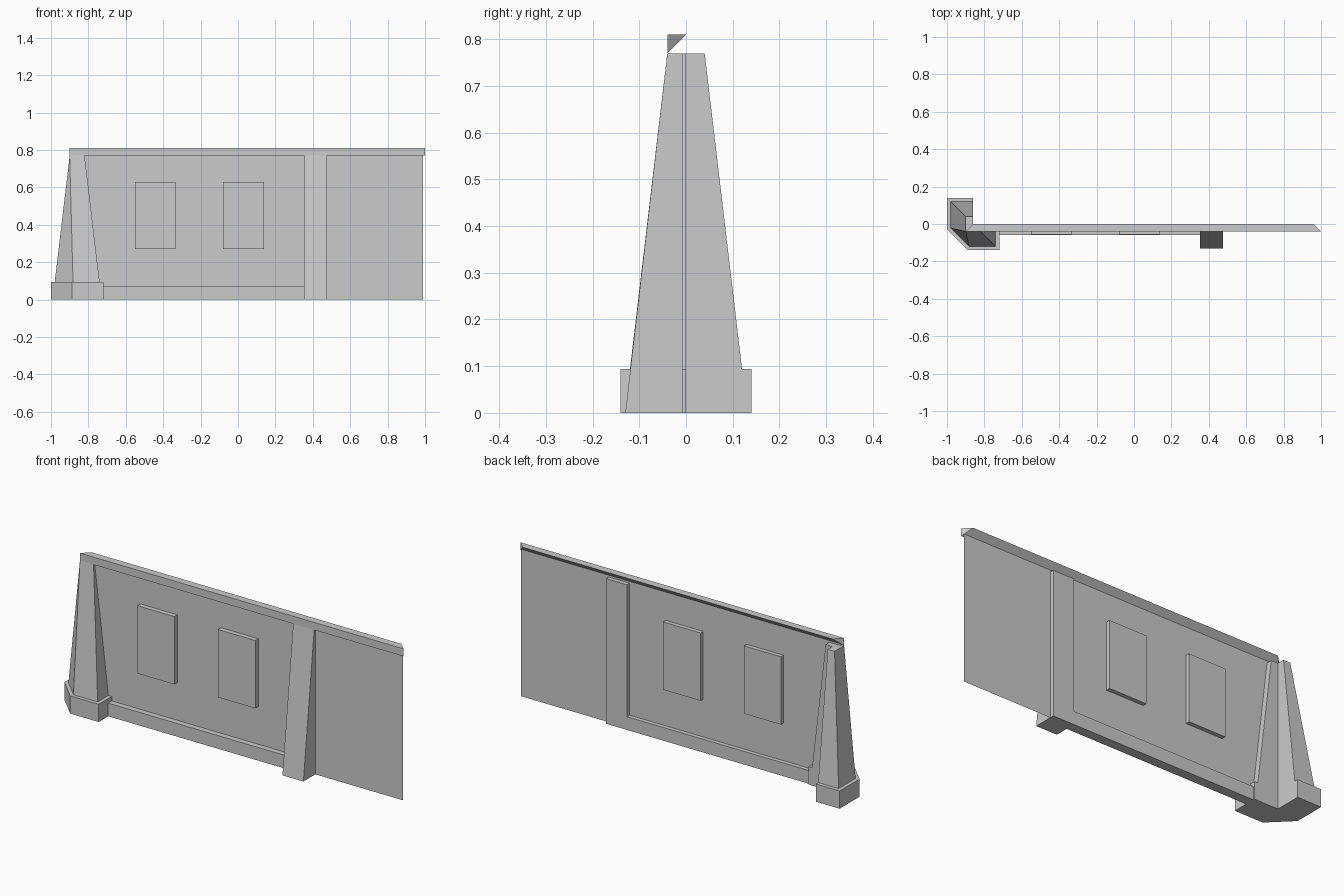
import bpy, bmesh

if "Cube" in bpy.data.objects:
    bpy.data.objects.remove(bpy.data.objects["Cube"])


def loft(name, bottom, top):
    """Closed solid between two matching rings of 3D points."""
    bm = bmesh.new()
    a = [bm.verts.new(p) for p in bottom]
    b = [bm.verts.new(p) for p in top]
    n = len(a)
    for i in range(n):
        j = (i + 1) % n
        bm.faces.new((a[i], a[j], b[j], b[i]))
    bm.faces.new(a[::-1])
    bm.faces.new(b)
    bmesh.ops.recalc_face_normals(bm, faces=bm.faces)
    mesh = bpy.data.meshes.new(name)
    bm.to_mesh(mesh)
    bm.free()
    ob = bpy.data.objects.new(name, mesh)
    bpy.context.collection.objects.link(ob)
    return ob


def block(name, x0, x1, y0, y1, z0, z1, y0_top=None):
    """Box, optionally with a leaning front face."""
    yt = y0 if y0_top is None else y0_top
    return loft(name,
                [(x0, y0, z0), (x1, y0, z0), (x1, y1, z0), (x0, y1, z0)],
                [(x0, yt, z1), (x1, yt, z1), (x1, y1, z1), (x0, y1, z1)])


CX = -0.86      # inner corner of the corner buttress
WALL_Y = -0.03
BACK = -0.008   # rear face of the raised parts


def corner_ring(r, c, z):
    """L-shaped outline around the corner, outer edge chamfered from c."""
    pts = [(-r, r), (-r, c), (c, -r), (r, -r), (r, 0), (0, 0), (0, r)]
    return [(CX + u, v, z) for u, v in pts]


# corner buttress: plinth and tapering shaft whose chamfer closes to a point
loft("corner_plinth", corner_ring(0.14, -0.027, 0), corner_ring(0.14, -0.027, 0.094))
shaft = loft("corner_shaft", corner_ring(0.12, -0.022, 0.094), corner_ring(0.04, -0.04, 0.77))
bm = bmesh.new()
bm.from_mesh(shaft.data)
bmesh.ops.remove_doubles(bm, verts=bm.verts, dist=0.0001)
bm.to_mesh(shaft.data)
bm.free()

# thin wall sheet
mesh = bpy.data.meshes.new("wall_sheet")
mesh.from_pydata([(-0.89, WALL_Y, 0), (0.99, WALL_Y, 0),
                  (0.99, WALL_Y, 0.78), (-0.89, WALL_Y, 0.78)], [], [(0, 1, 2, 3)])
bpy.context.collection.objects.link(bpy.data.objects.new("wall_sheet", mesh))

# leaning buttress, base strip and raised panels
block("middle_buttress", 0.352, 0.475, -0.13, BACK, 0, 0.77, y0_top=-0.04)
block("base_strip", -0.73, 0.352, -0.06, BACK, 0, 0.07)
for i, (x0, x1) in enumerate([(-0.552, -0.335), (-0.08, 0.14)]):
    block(f"raised_panel_{i + 1}", x0, x1, -0.055, BACK, 0.27, 0.63)

# triangular coping with mitred ends
loft("coping",
     [(-0.9, -0.04, 0.77), (-0.9, -0.04, 0.81), (-0.86, 0, 0.81)],
     [(1.0, -0.04, 0.77), (1.0, -0.04, 0.81), (0.96, 0, 0.81)])
